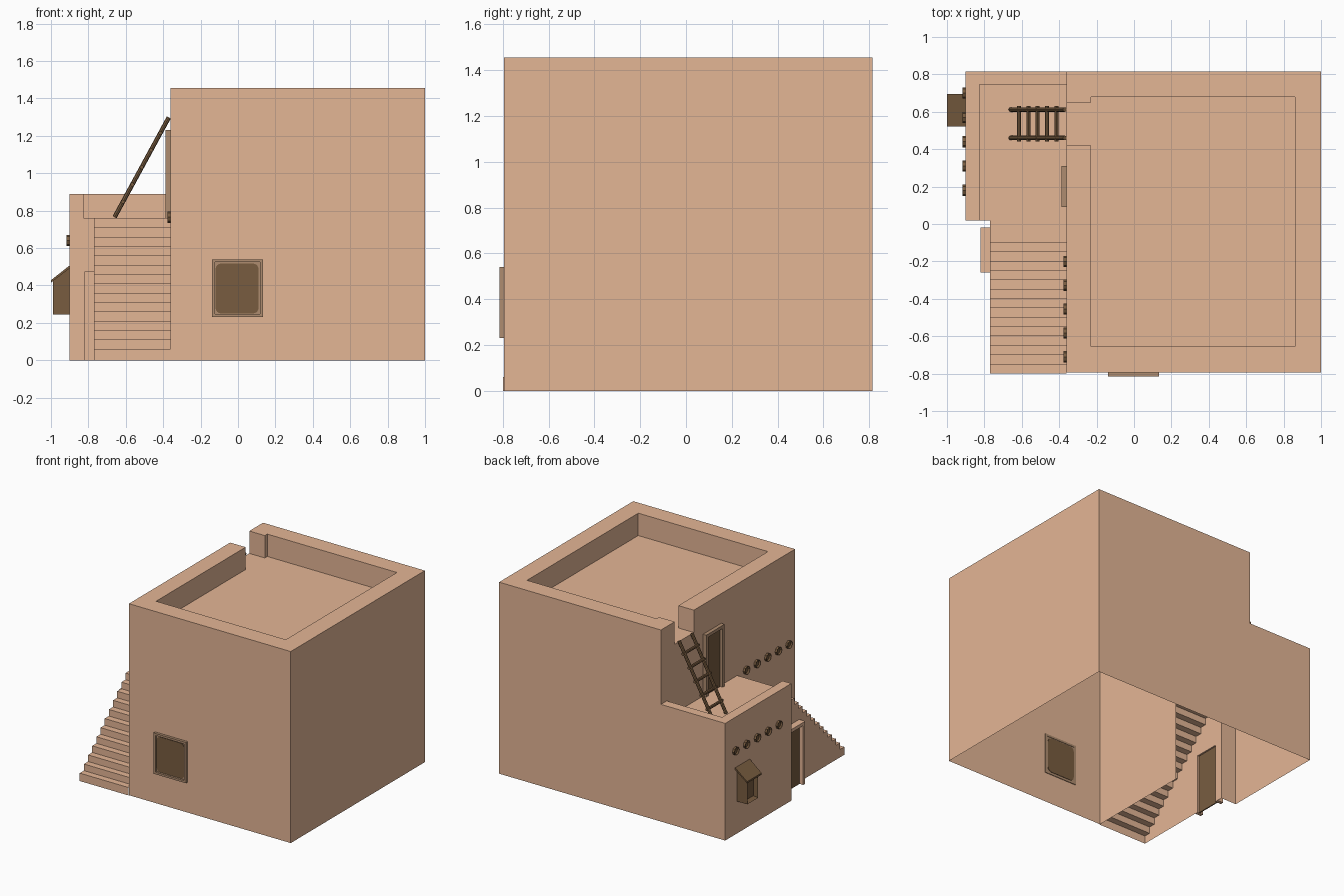
import bpy, bmesh, math
from mathutils import Vector, Matrix

if "Cube" in bpy.data.objects:
    bpy.data.objects.remove(bpy.data.objects["Cube"])


def material(name, rgb):
    m = bpy.data.materials.new(name)
    m.diffuse_color = (*rgb, 1)
    m.use_nodes = True
    m.node_tree.nodes["Principled BSDF"].inputs["Base Color"].default_value = m.diffuse_color
    return m


CLAY = material("clay", (0.775, 0.466, 0.302))
FRAME = material("pale_wood", (0.43, 0.265, 0.160))
WOOD = material("dark_wood", (0.190, 0.108, 0.051))


def finish(name, bm, mat):
    me = bpy.data.meshes.new(name)
    bm.to_mesh(me)
    bm.free()
    me.materials.append(mat)
    ob = bpy.data.objects.new(name, me)
    bpy.context.collection.objects.link(ob)
    return ob


def rect(bm, axis, sign, c, a, b):
    """Axis-aligned rectangle; a and b are ranges on the two other axes in xyz order."""
    pts = []
    for u, v in ((a[0], b[0]), (a[1], b[0]), (a[1], b[1]), (a[0], b[1])):
        p = [u, v]
        p.insert(axis, c)
        pts.append(bm.verts.new(p))
    f = bm.faces.new(pts)
    f.normal_update()
    if f.normal[axis] * sign < 0:
        f.normal_flip()


def box(bm, x, y, z):
    size = Vector((x[1] - x[0], y[1] - y[0], z[1] - z[0]))
    mid = Vector((x[0] + x[1], y[0] + y[1], z[0] + z[1])) / 2
    bmesh.ops.create_cube(bm, size=1, matrix=Matrix.Translation(mid) @ Matrix.Diagonal((*size, 1)))


def rod(bm, p, q, r, sides=8):
    p, q = Vector(p), Vector(q)
    d = q - p
    m = Matrix.Translation((p + q) / 2) @ d.to_track_quat('Z', 'Y').to_matrix().to_4x4()
    bmesh.ops.create_cone(bm, cap_ends=True, segments=sides, radius1=r, radius2=r,
                          depth=d.length, matrix=m)


def prism(bm, profile, y0, y1):
    """Extrudes an x-z profile along y."""
    base = bm.faces.new([bm.verts.new((x, y0, z)) for x, z in profile])
    ext = bmesh.ops.extrude_face_region(bm, geom=[base])["geom"]
    bmesh.ops.translate(bm, verts=[v for v in ext if isinstance(v, bmesh.types.BMVert)],
                        vec=(0, y1 - y0, 0))
    bmesh.ops.recalc_face_normals(bm, faces=bm.faces)


X, Y, Z = 0, 1, 2
L, R, F, B, H = -0.36, 1.0, -0.795, 0.815, 1.455        # tall block
IL, IR, IF, IB, ROOF = -0.23, 0.86, -0.655, 0.68, 1.285  # roof well
N0, N1 = 0.42, 0.65                                      # parapet gap
BL, BF, BH, TER = -0.9, 0.02, 0.89, 0.76                 # low block
PL, PB = -0.825, 0.745                                   # terrace parapet
SL = -0.77                                               # stair side

# Tall block: open below
bm = bmesh.new()
rect(bm, X, 1, R, (F, B), (0, H))
rect(bm, Y, 1, B, (L, R), (0, H))
for xr, zr in (((L, -0.13), (0, H)), ((0.125, R), (0, H)),
               ((-0.13, 0.125), (0, 0.24)), ((-0.13, 0.125), (0.53, H))):
    rect(bm, Y, -1, F, xr, zr)
for yr, zr in (((F, BF), (0, H)), ((BF, N0), (TER, H)),
               ((N0, N1), (TER, ROOF)), ((N1, B), (TER, H))):
    rect(bm, X, -1, L, yr, zr)
# roof floor, gap floor and parapet inner faces
rect(bm, Z, 1, ROOF, (IL, IR), (IF, IB))
rect(bm, Z, 1, ROOF, (L, IL), (N0, N1))
for yr in ((IF, N0), (N1, IB)):
    rect(bm, X, 1, IL, yr, (ROOF, H))
    rect(bm, Z, 1, H, (L, IL), yr)
rect(bm, X, -1, IR, (IF, IB), (ROOF, H))
rect(bm, Y, 1, IF, (IL, IR), (ROOF, H))
rect(bm, Y, -1, IB, (IL, IR), (ROOF, H))
rect(bm, Y, 1, N0, (L, IL), (ROOF, H))
rect(bm, Y, -1, N1, (L, IL), (ROOF, H))
# parapet top
rect(bm, Z, 1, H, (L, R), (F, IF))
rect(bm, Z, 1, H, (L, R), (IB, B))
rect(bm, Z, 1, H, (IR, R), (IF, IB))
bmesh.ops.remove_doubles(bm, verts=bm.verts, dist=1e-4)
finish("tall_block", bm, CLAY)

# Low block with terrace
bm = bmesh.new()
rect(bm, X, -1, BL, (BF, B), (0, BH))
rect(bm, Y, 1, B, (BL, L), (0, BH))
rect(bm, Y, -1, BF, (BL, SL), (0, TER))
rect(bm, Y, -1, BF, (BL, PL), (TER, BH))
rect(bm, Z, 1, TER, (PL, L), (BF, PB))
rect(bm, X, 1, PL, (BF, PB), (TER, BH))
rect(bm, Y, -1, PB, (PL, L), (TER, BH))
rect(bm, Z, 1, BH, (BL, PL), (BF, B))
rect(bm, Z, 1, BH, (PL, L), (PB, B))
bmesh.ops.remove_doubles(bm, verts=bm.verts, dist=1e-4)
finish("low_block", bm, CLAY)

# Stairs: treads, risers and side wall with a doorway
bm = bmesh.new()
steps, run, rise, first = 15, 0.05, 0.05, 0.06
D0, D1, DH = -0.235, -0.045, 0.45
for i in range(steps):
    y0, z = -0.8 + run * i, first + rise * i
    y1 = y0 + run if i < steps - 1 else BF
    rect(bm, Y, -1, y0, (SL, L), (z - rise if i else 0, z))
    rect(bm, Z, 1, z, (SL, L), (y0, y1))
    # side strip, split where the doorway starts and ends
    cuts = [y0] + [c for c in (D0, D1) if y0 < c < y1] + [y1]
    for a, b in zip(cuts, cuts[1:]):
        inside = D0 < (a + b) / 2 < D1
        rect(bm, X, -1, SL, (a, b), (DH if inside else 0, z))
bmesh.ops.remove_doubles(bm, verts=bm.verts, dist=1e-4)
finish("stairs", bm, CLAY)


# Doors facing the left side
def door(name, x, depth, y, z, w, mat, recess):
    bm = bmesh.new()
    xr = (x - depth, x)
    box(bm, xr, (y[0], y[0] + w), (z[0], z[1] - w))
    box(bm, xr, (y[1] - w, y[1]), (z[0], z[1] - w))
    box(bm, xr, y, (z[1] - w, z[1]))
    finish(name + "_frame", bm, mat)
    bm = bmesh.new()
    px = x - depth + recess
    box(bm, (px, px + 0.008), (y[0] + w, y[1] - w), (z[0], z[1] - w))
    finish(name + "_panel", bm, WOOD)


door("lower_door", SL, 0.05, (-0.26, -0.02), (0, 0.475), 0.025, CLAY, 0.03)
door("upper_door", L, 0.028, (0.09, 0.31), (TER, 1.23), 0.024, FRAME, 0.021)

# Front window: frame ring, backing and rounded pane
bm = bmesh.new()
x0, x1, z0, z1, w = -0.14, 0.133, 0.23, 0.54, 0.016
yr = (-0.815, -0.79)
box(bm, (x0, x0 + w), yr, (z0, z1))
box(bm, (x1 - w, x1), yr, (z0, z1))
box(bm, (x0 + w, x1 - w), yr, (z0, z0 + w))
box(bm, (x0 + w, x1 - w), yr, (z1 - w, z1))
box(bm, (x0 + w, x1 - w), (-0.800, -0.793), (z0 + w, z1 - w))
finish("window_frame", bm, FRAME)
bm = bmesh.new()
box(bm, (-0.12, 0.11), (-0.805, -0.79), (0.25, 0.517))
edges = [e for e in bm.edges if abs(e.verts[0].co.y - e.verts[1].co.y) > 0.01]
bmesh.ops.bevel(bm, geom=edges, offset=0.03, segments=4, profile=0.5, affect='EDGES')
finish("window_pane", bm, WOOD)


# Rows of beam ends with hollowed faces
def beam_row(name, x, z, y_start, step):
    bm = bmesh.new()
    for i in range(5):
        y = y_start + step * i
        rod(bm, (x - 0.001, y, z), (x - 0.018, y, z), 0.03)
    bm.normal_update()
    ends = [f for f in bm.faces if f.normal.x < -0.9]
    bmesh.ops.inset_individual(bm, faces=ends, thickness=0.01)
    for f in ends:
        bmesh.ops.translate(bm, verts=f.verts, vec=(0.01, 0, 0))
    finish(name, bm, WOOD)


beam_row("low_beam_ends", BL, 0.64, 0.18, 0.13)
beam_row("high_beam_ends", L, 0.765, -0.71, 0.1275)

# Side window box with recessed opening and thin sloping hood
bm = bmesh.new()
prism(bm, [(-0.988, 0.245), (BL, 0.245), (BL, 0.495), (-0.988, 0.425)], 0.545, 0.675)
bm.normal_update()
face = [f for f in bm.faces if f.normal.x < -0.9]
bmesh.ops.inset_individual(bm, faces=face, thickness=0.02)
bmesh.ops.translate(bm, verts=face[0].verts, vec=(0.03, 0, 0))
finish("side_window_box", bm, WOOD)
bm = bmesh.new()
prism(bm, [(-1.0, 0.415), (BL, 0.492), (BL, 0.507), (-1.0, 0.428)], 0.52, 0.695)
finish("side_window_hood", bm, WOOD)

# Ladder
bm = bmesh.new()
foot, head = Vector((-0.66, 0, 0.765)), Vector((-0.37, 0, 1.298))
for y in (0.46, 0.612):
    rod(bm, foot + Vector((0, y, 0)), head + Vector((0, y, 0)), 0.012)
for i in range(5):
    p = foot.lerp(head, (0.045 + 0.05 * i) / 0.29)
    rod(bm, p + Vector((0, 0.44, 0)), p + Vector((0, 0.632, 0)), 0.011)
finish("ladder", bm, WOOD)
